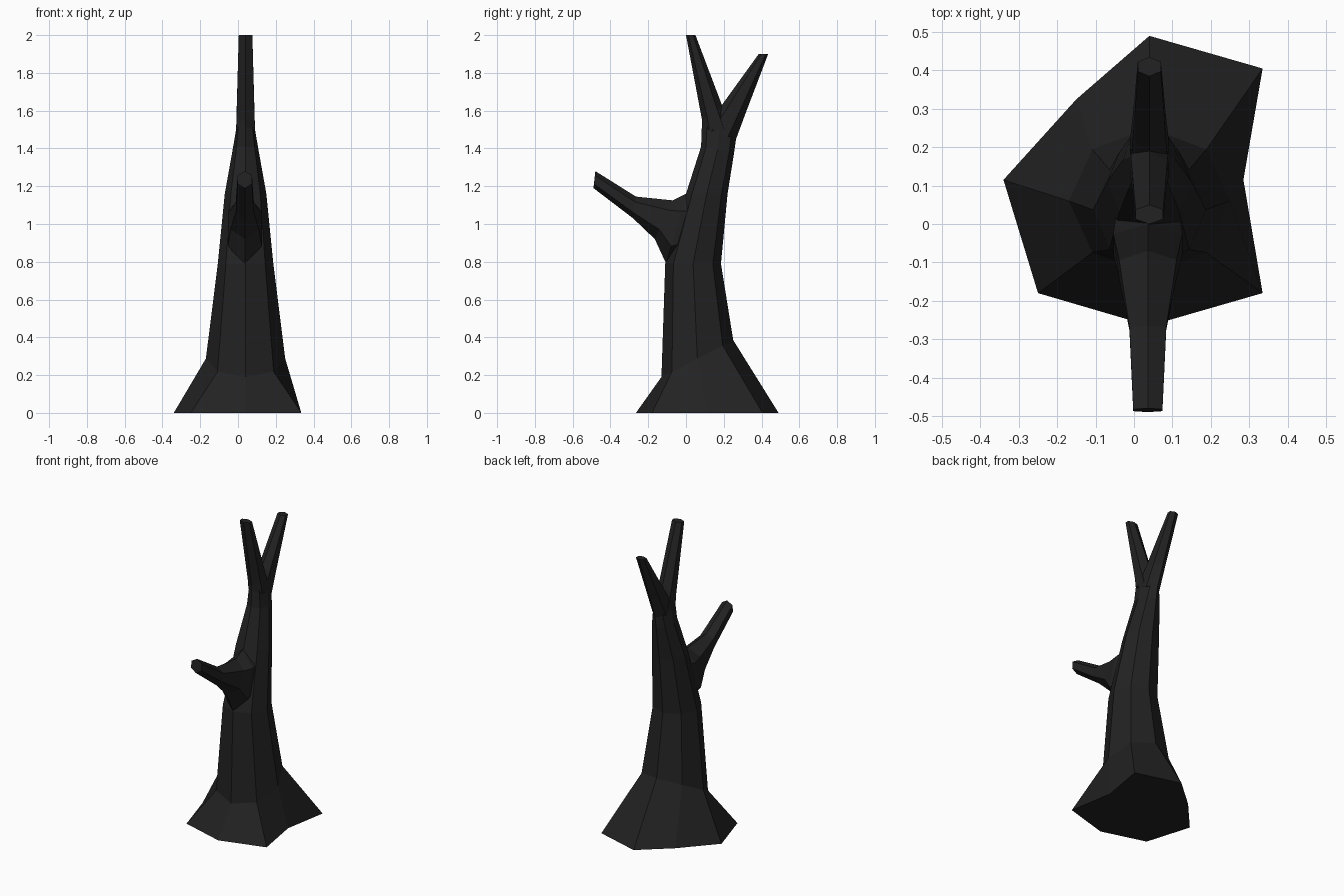
import bpy, bmesh, math
from mathutils import Vector

if "Cube" in bpy.data.objects:
    bpy.data.objects.remove(bpy.data.objects["Cube"])

XC = 0.04  # the tree's side profile lies in the plane x = XC

bark = bpy.data.materials.new("charred bark")
bark.diffuse_color = (0.016, 0.016, 0.016, 1)
bark.use_nodes = True
bark.node_tree.nodes["Principled BSDF"].inputs["Base Color"].default_value = bark.diffuse_color


def ring(front, back, half_width, sides, xc=XC):
    """Cross-section spanning two side-profile points (y, z)."""
    f, b = Vector((xc, *front)), Vector((xc, *back))
    mid, half = (f + b) / 2, (b - f) / 2
    angles = [math.pi / 2 + 2 * math.pi * k / sides for k in range(sides)]
    widest = max(math.cos(a) for a in angles)
    return [mid + half * math.sin(a)
            + Vector((half_width / widest * math.cos(a), 0, 0)) for a in angles]


def loft(name, rings):
    """Skin a list of equal-sized rings and cap both ends."""
    bm = bmesh.new()
    loops = [[bm.verts.new(p) for p in r] for r in rings]
    n = len(loops[0])
    for lo, hi in zip(loops, loops[1:]):
        for i in range(n):
            j = (i + 1) % n
            bm.faces.new((lo[i], lo[j], hi[j], hi[i]))
    bm.faces.new(loops[0][::-1])
    bm.faces.new(loops[-1])
    bmesh.ops.recalc_face_normals(bm, faces=bm.faces[:])
    me = bpy.data.meshes.new(name)
    bm.to_mesh(me)
    bm.free()
    me.materials.append(bark)
    ob = bpy.data.objects.new(name, me)
    bpy.context.collection.objects.link(ob)
    return ob


# Trunk: irregular root flare, then tapering octagons
roots = [Vector((x, y, 0)) for x, y in (
    (0.04, 0.49), (-0.15, 0.325), (-0.34, 0.115), (-0.25, -0.18),
    (0.04, -0.265), (0.335, -0.18), (0.285, 0.115), (0.335, 0.405))]
loft("trunk", [roots] + [ring(f, b, w, 8) for f, b, w in (
    ((-0.13, 0.19), (0.25, 0.385), 0.21),
    ((-0.11, 0.79), (0.185, 0.79), 0.147),
    ((0.0, 1.16), (0.22, 1.16), 0.11),
    ((0.08, 1.41), (0.255, 1.38), 0.068),
    ((0.085, 1.55), (0.265, 1.45), 0.05))])

# Side branch: leaves the front of the trunk and bends upward
loft("side_branch", [ring(f, b, w, 6, 0.036) for f, b, w in (
    ((0.0, 0.82), (0.06, 1.16), 0.08),
    ((-0.105, 0.79), (0.0, 1.16), 0.09),
    ((-0.165, 0.92), (-0.07, 1.125), 0.075),
    ((-0.28, 1.03), (-0.265, 1.145), 0.048),
    ((-0.49, 1.19), (-0.48, 1.28), 0.038))])

# Forked top: two tapering prongs sharing the crotch
loft("front_prong", [ring(f, b, w, 6) for f, b, w in (
    ((0.085, 1.50), (0.239, 1.50), 0.05),
    ((0.085, 1.55), (0.19, 1.63), 0.047),
    ((0.0, 2.0), (0.05, 2.0), 0.036))])
loft("back_prong", [ring(f, b, w, 6) for f, b, w in (
    ((0.096, 1.50), (0.265, 1.45), 0.05),
    ((0.19, 1.63), (0.315, 1.585), 0.043),
    ((0.385, 1.9), (0.435, 1.9), 0.03))])
